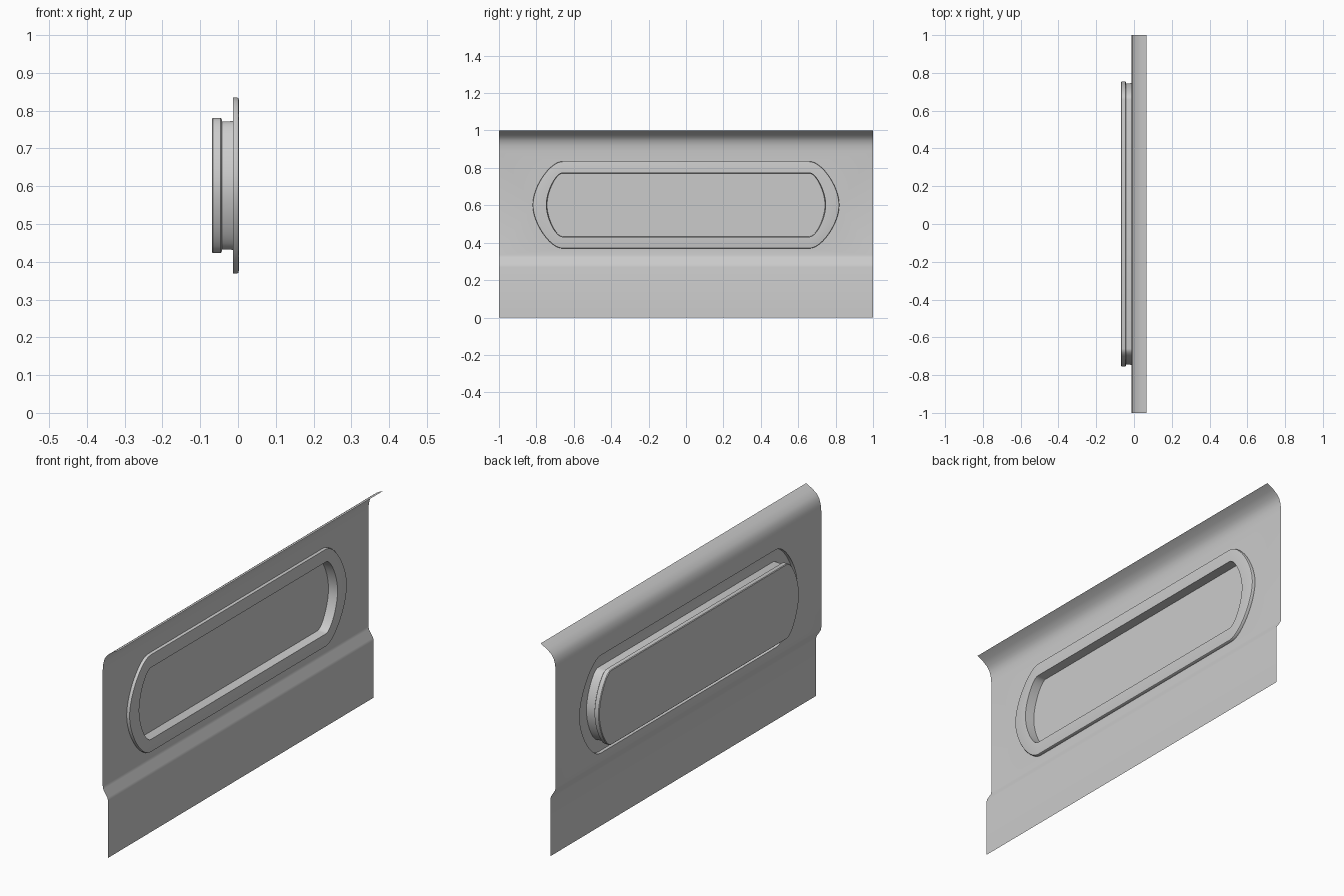
import bpy, bmesh
from mathutils import Vector
from mathutils.geometry import interpolate_bezier

if "Cube" in bpy.data.objects:
    bpy.data.objects.remove(bpy.data.objects["Cube"])

CZ = 0.602  # height of the recess centre


def outline(x, L, h, W):
    """Long closed outline with flat top/bottom and bulging ends, in the plane at x."""
    q = interpolate_bezier(Vector((L, h, 0)), Vector((L + (W - L) * 0.42, h, 0)),
                           Vector((W, h * 0.42, 0)), Vector((W, 0, 0)), 13)
    q = [(p.x, p.y) for p in q]
    right = q + [(y, -z) for y, z in reversed(q[:-1])]
    pts = right + [(-y, z) for y, z in reversed(right)]
    return [(x, y, CZ + z) for y, z in pts]


def loft(bm, rings):
    """Skin consecutive outlines; returns the vertex rings."""
    vs = [[bm.verts.new(p) for p in outline(*r)] for r in rings]
    n = len(vs[0])
    for a, b in zip(vs, vs[1:]):
        for i in range(n):
            j = (i + 1) % n
            bm.faces.new((a[i], a[j], b[j], b[i]))
    return vs


def finish(bm, name):
    bmesh.ops.recalc_face_normals(bm, faces=bm.faces)
    me = bpy.data.meshes.new(name)
    bm.to_mesh(me)
    bm.free()
    ob = bpy.data.objects.new(name, me)
    bpy.context.collection.objects.link(ob)
    bpy.ops.object.select_all(action='DESELECT')
    ob.select_set(True)
    bpy.context.view_layer.objects.active = ob
    bpy.ops.object.shade_smooth_by_angle(angle=0.6)
    return ob


# Sheet panel: profile swept along y, stepped at the bottom and flared at the top
bm = bmesh.new()
FLAT = -0.013
profile = [(0.015, 0), (0.015, 0.27), (0.012, 0.285), (-0.010, 0.32), (FLAT, 0.335),
           (FLAT, 0.89), (-0.010, 0.92), (-0.003, 0.945), (0.010, 0.964),
           (0.034, 0.983), (0.067, 1.0)]
rows = [[bm.verts.new((x, y, z)) for y in (-1, 1)] for x, z in profile]
for i, (a, b) in enumerate(zip(rows, rows[1:])):
    if i != 4:  # the flat band is filled around the recess below
        bm.faces.new((a[0], a[1], b[1], b[0]))

# Raised rim and recessed wall, part of the same sheet
rim = loft(bm, [(FLAT, 0.66, 0.233, 0.82), (-0.002, 0.66, 0.233, 0.82),
                (0.001, 0.66, 0.231, 0.818), (0.002, 0.66, 0.227, 0.814),
                (0.002, 0.66, 0.171, 0.747), (-0.043, 0.66, 0.169, 0.743)])

# Flat band with the opening
corners = [rows[4][0], rows[4][1], rows[5][1], rows[5][0]]
edges = []
for loop in (corners, rim[0]):
    for i, v in enumerate(loop):
        w = loop[(i + 1) % len(loop)]
        edges.append(bm.edges.get((v, w)) or bm.edges.new((v, w)))
bmesh.ops.triangle_fill(bm, edges=edges, use_beauty=True, normal=(1, 0, 0))
finish(bm, "side_panel")

# Closing plate behind the recess, slightly larger than the wall
bm = bmesh.new()
plate = loft(bm, [(-0.043, 0.66, 0.175, 0.75), (-0.046, 0.66, 0.179, 0.754),
                  (-0.066, 0.66, 0.179, 0.754), (-0.069, 0.66, 0.176, 0.751)])
bm.faces.new(plate[0])
bm.faces.new(plate[-1])
finish(bm, "back_plate")
